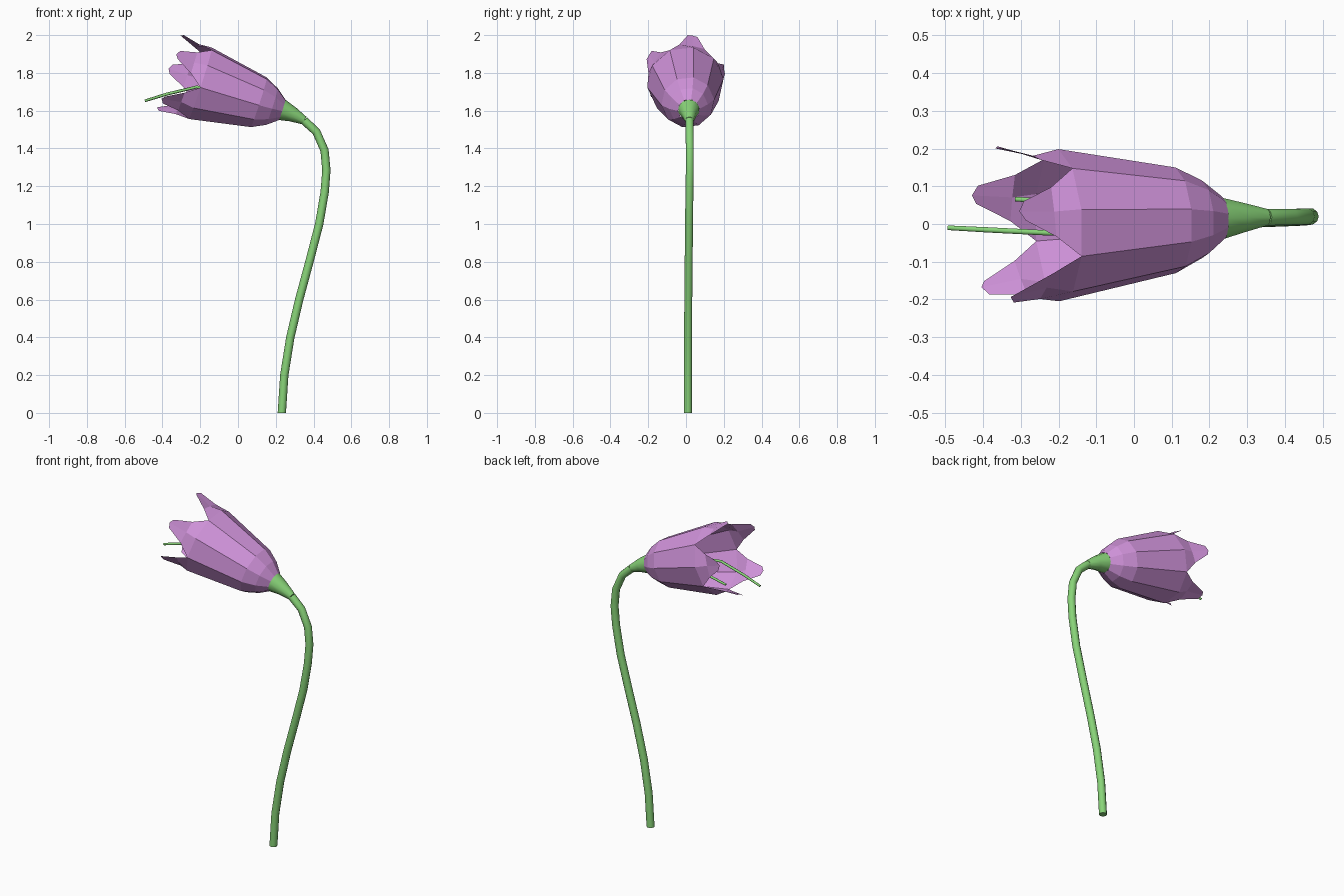
import bpy, bmesh, math
from mathutils import Vector

if "Cube" in bpy.data.objects:
    bpy.data.objects.remove(bpy.data.objects["Cube"])


def material(name, rgb):
    m = bpy.data.materials.new(name)
    m.diffuse_color = (*rgb, 1)
    m.use_nodes = True
    m.node_tree.nodes["Principled BSDF"].inputs["Base Color"].default_value = m.diffuse_color
    return m


green = material("stem green", (0.25, 0.66, 0.19))
purple = material("petal purple", (0.63, 0.29, 0.70))


def finish(name, bm, mat, smooth):
    me = bpy.data.meshes.new(name)
    for f in bm.faces:
        f.smooth = smooth and len(f.verts) == 4
    bm.to_mesh(me)
    bm.free()
    me.materials.append(mat)
    ob = bpy.data.objects.new(name, me)
    bpy.context.collection.objects.link(ob)
    return ob


def tube(name, path, sides, start=None, end=None):
    """Round tube through (x, y, z, radius) points, capped at both ends."""
    bm = bmesh.new()
    pts = [Vector(p[:3]) for p in path]
    rings = []
    for i, p in enumerate(pts):
        t = (pts[min(i + 1, len(pts) - 1)] - pts[max(i - 1, 0)]).normalized()
        if i == 0 and start:
            t = Vector(start).normalized()
        if i == len(pts) - 1 and end:
            t = Vector(end).normalized()
        a = t.cross(Vector((0, 1, 0))).normalized()
        b = t.cross(a)
        rings.append([bm.verts.new(p + path[i][3] * (a * math.cos(w) + b * math.sin(w)))
                      for w in (math.tau * k / sides for k in range(sides))])
    for r0, r1 in zip(rings, rings[1:]):
        for k in range(sides):
            n = (k + 1) % sides
            bm.faces.new((r0[k], r0[n], r1[n], r1[k]))
    bm.faces.new(rings[0][::-1])
    bm.faces.new(rings[-1])
    bmesh.ops.recalc_face_normals(bm, faces=bm.faces)
    return finish(name, bm, green, True)


# Flower frame: axis leans left and slightly up
base = Vector((0.232, 0.015, 1.605))
axis = Vector((-0.951, -0.04, 0.309)).normalized()
side = Vector((0, 1, 0))
side = (side - axis * side.dot(axis)).normalized()
up = side.cross(axis)
if up.z < 0:
    up = -up

# Curved stem
tube("stem", [
    (0.232, 0.010, 0, 0.022), (0.245, 0.010, 0.20, 0.022), (0.277, 0.011, 0.40, 0.022),
    (0.324, 0.012, 0.60, 0.022), (0.378, 0.014, 0.80, 0.022), (0.430, 0.016, 1.00, 0.022),
    (0.459, 0.018, 1.17, 0.022), (0.468, 0.020, 1.285, 0.022), (0.458, 0.020, 1.39, 0.022),
    (0.415, 0.019, 1.488, 0.022), (0.35, 0.018, 1.548, 0.023)],
    10, start=(0, 0, 1))

# Flared calyx joining stem and flower
tube("calyx", [(0.35, 0.018, 1.548, 0.023), (0.29, 0.017, 1.580, 0.040),
               (*base, 0.057)], 10, start=(-0.8, 0, 0.5), end=axis)

# Bell of five joined petals with free tips
bm = bmesh.new()


def vert(s, r, deg):
    w = math.radians(deg)
    return bm.verts.new(base + axis * s + r * (side * math.cos(w) + up * math.sin(w)))


for k in range(5):
    c = 78 + 72 * k
    rows = [[vert(s, r, c + d) for d in (-36, 0, 36)]
            for s, r in ((-0.002, 0.058), (0.055, 0.104), (0.128, 0.141), (0.454, 0.203))]
    rows.append([vert(0.525, 0.196, c - 20), vert(0.525, 0.188, c), vert(0.525, 0.196, c + 20)])
    rows.append([vert(0.615, 0.216, c - 7), vert(0.630, 0.212, c), vert(0.615, 0.216, c + 7)])
    for a, b in zip(rows, rows[1:]):
        for j in (0, 1):
            bm.faces.new((a[j], a[j + 1], b[j + 1], b[j]))
bmesh.ops.remove_doubles(bm, verts=bm.verts, dist=0.0005)
bmesh.ops.recalc_face_normals(bm, faces=bm.faces)
finish("petals", bm, purple, False)

# Two drooping stamens
tube("long_stamen", [(0.22, 0.01, 1.61, 0.008), (0.0, -0.015, 1.70, 0.008),
                     (-0.22, -0.024, 1.725, 0.008), (-0.38, -0.016, 1.687, 0.008),
                     (-0.493, -0.010, 1.652, 0.007)], 6)
tube("short_stamen", [(0.22, 0.02, 1.61, 0.008), (0.0, 0.04, 1.66, 0.008),
                      (-0.18, 0.058, 1.665, 0.008), (-0.315, 0.066, 1.642, 0.007)], 6)
